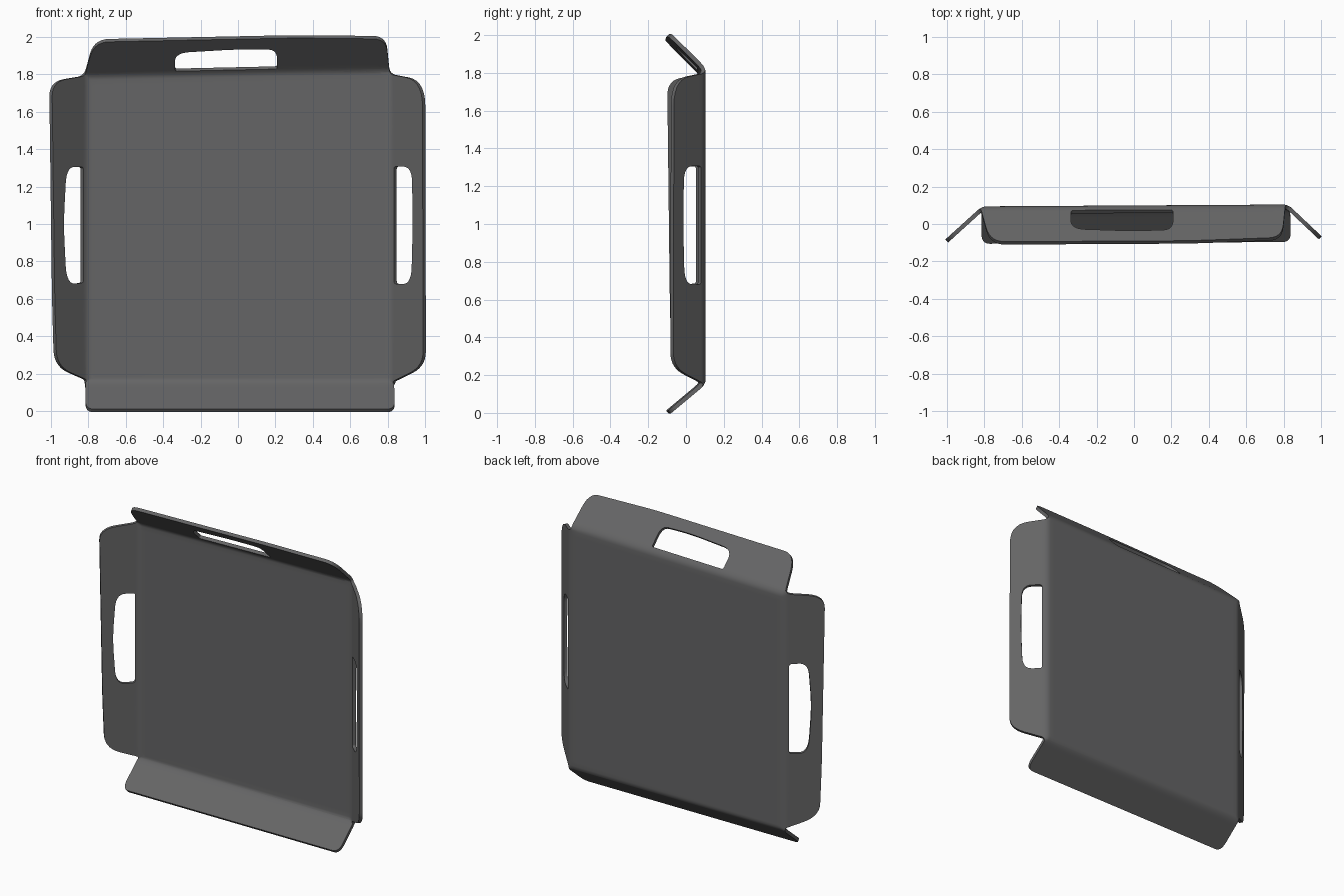
import bpy, bmesh
from mathutils import Vector

if "Cube" in bpy.data.objects:
    bpy.data.objects.remove(bpy.data.objects["Cube"])

THICK = 0.022
BEND = 0.045   # width of each rounded fold


def rounded(corners, steps=7):
    """Closed x/z loop with each (x, z, radius) corner rounded."""
    pts = []
    n = len(corners)
    for i, (x, z, r) in enumerate(corners):
        p = Vector((x, z))
        a = Vector(corners[i - 1][:2]) - p
        b = Vector(corners[(i + 1) % n][:2]) - p
        a = p + a.normalized() * min(r, a.length * 0.48)
        b = p + b.normalized() * min(r, b.length * 0.48)
        for k in range(steps + 1):
            t = k / steps
            pts.append(a * (1 - t) ** 2 + p * 2 * t * (1 - t) + b * t * t)
    return pts


# Flat sheet outline and the three handle slots
outline = [(-1.0, 1.76, .08), (-.82, 1.79, .03), (-.768, 1.978, .08),
           (.3, 2.0, .1), (.79, 1.995, .07), (.81, 1.80, .03),
           (.992, 1.765, .14), (.995, .24, .08), (.832, .16, .01),
           (.838, .004, .045), (-.814, .004, .045), (-.815, .17, .01),
           (-.975, .24, .09), (-.985, .6, .1)]
left_slot = [(-.832, 1.305, .015), (-.922, 1.305, .09), (-.938, 1.0, .1),
             (-.922, .68, .1), (-.832, .685, .015)]
right_slot = [(.84, 1.308, .015), (.935, 1.305, .08), (.94, 1.0, .1),
              (.932, .68, .09), (.84, .68, .015)]
top_slot = [(-.335, 1.822, .01), (-.338, 1.92, .08), (0, 1.94, .1),
            (.208, 1.938, .05), (.208, 1.834, .01)]

# Folds: outward direction (x, z), distance where the fold starts, slope
folds = [((-1, 0), .785, .90), ((1, 0), .795, .95),
         ((-.02, 1), 1.785, 1.0), ((0, -1), -.178, 1.2)]

bm = bmesh.new()
edges = []
for loop in (outline, left_slot, right_slot, top_slot):
    vs = [bm.verts.new((p.x, 0, p.y)) for p in rounded(loop)]
    edges += [bm.edges.new((vs[i - 1], vs[i])) for i in range(len(vs))]
bmesh.ops.triangle_fill(bm, use_beauty=True, edges=edges, normal=(0, -1, 0))

# Cut the sheet along the fold lines
for (nx, nz), c, s in folds:
    n = Vector((nx, 0, nz))
    for d in (-.03, 0, .25 * BEND, .5 * BEND, .75 * BEND, BEND, BEND + .015):
        bmesh.ops.bisect_plane(bm, geom=bm.verts[:] + bm.edges[:] + bm.faces[:],
                               dist=1e-5, plane_co=n * ((c + d) / n.length_squared),
                               plane_no=n)

# Fold the four flanges towards the front
for v in bm.verts:
    drop = 0
    for (nx, nz), c, s in folds:
        d = v.co.x * nx + v.co.z * nz - c
        if d > 0:
            drop = max(drop, s * (d * d / (2 * BEND) if d < BEND else d - BEND / 2))
    v.co.y = .088 + .006 * v.co.x - drop
bmesh.ops.recalc_face_normals(bm, faces=bm.faces[:])

mesh = bpy.data.meshes.new("folded_tray")
bm.to_mesh(mesh)
bm.free()
tray = bpy.data.objects.new("folded_tray", mesh)
bpy.context.collection.objects.link(tray)

mat = bpy.data.materials.new("dark_grey")
mat.diffuse_color = (.13, .13, .132, 1)
mat.use_nodes = True
mat.node_tree.nodes["Principled BSDF"].inputs["Base Color"].default_value = mat.diffuse_color
mesh.materials.append(mat)

# Give the sheet its thickness and smooth the folds
solid = tray.modifiers.new("thickness", 'SOLIDIFY')
solid.thickness = THICK
solid.offset = 0
solid.use_even_offset = True
bpy.context.view_layer.objects.active = tray
tray.select_set(True)
bpy.ops.object.modifier_apply(modifier=solid.name)
bpy.ops.object.shade_smooth_by_angle(angle=.6)
